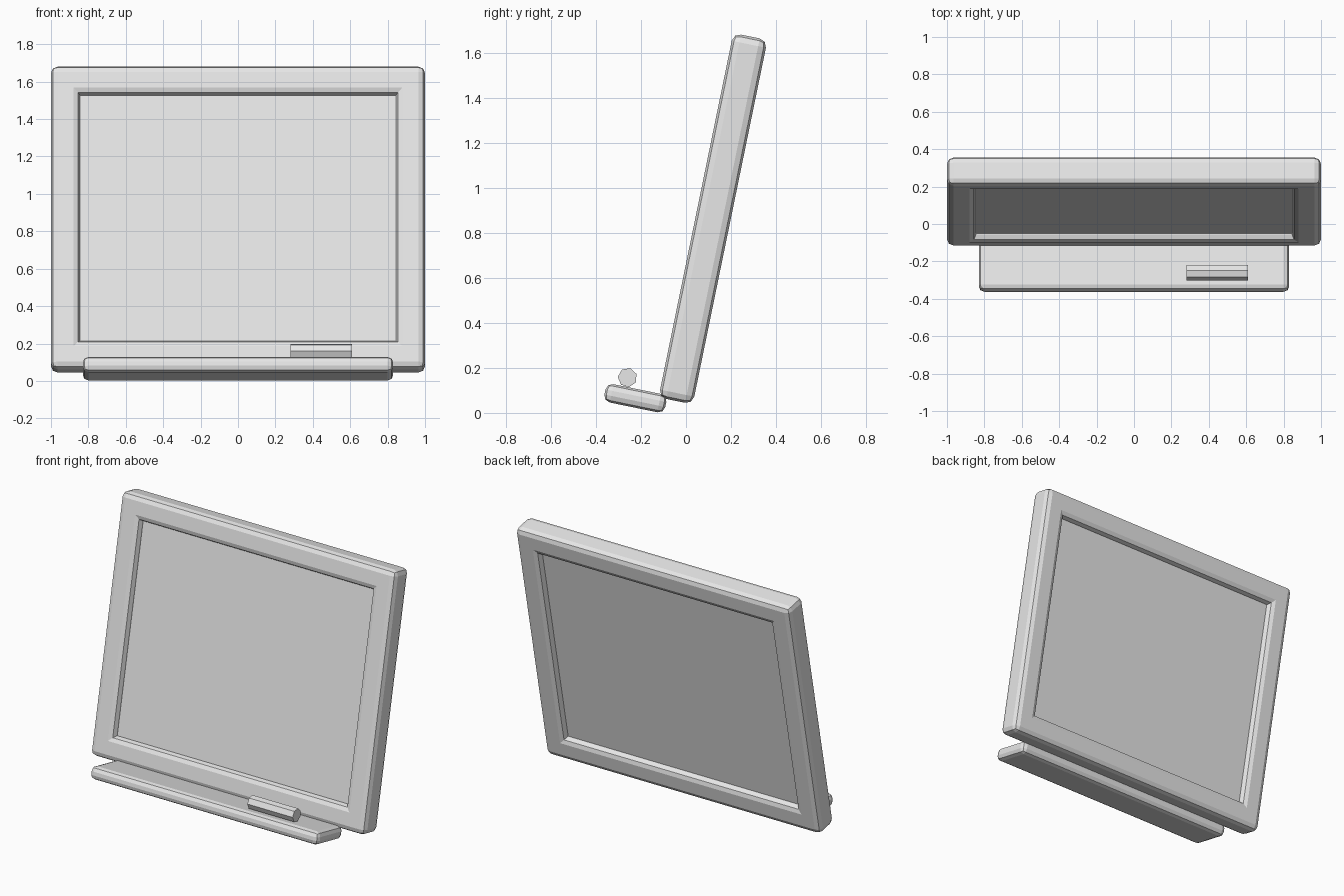
import bpy, bmesh, math
from mathutils import Matrix, Vector

if "Cube" in bpy.data.objects:
    bpy.data.objects.remove(bpy.data.objects["Cube"])

grey = bpy.data.materials.new("light_grey")
grey.diffuse_color = (0.8, 0.8, 0.8, 1)
grey.use_nodes = True
grey.node_tree.nodes["Principled BSDF"].inputs["Base Color"].default_value = grey.diffuse_color

# Board space: x across, y through the thickness, z up along the leaning board
LEAN = Matrix.Translation((0, -0.122, 0.069)) @ Matrix.Rotation(math.radians(-11.6), 4, 'X')
W, H, T, BAR = 1.0, 1.652, 0.155, 0.155


def add_object(name, bm, matrix):
    mesh = bpy.data.meshes.new(name)
    bm.to_mesh(mesh)
    bm.free()
    mesh.materials.append(grey)
    obj = bpy.data.objects.new(name, mesh)
    obj.matrix_world = matrix
    bpy.context.collection.objects.link(obj)
    return obj


def box(name, lo, hi, bevel=0.0):
    lo, hi = Vector(lo), Vector(hi)
    bm = bmesh.new()
    bmesh.ops.create_cube(bm, size=1)
    bmesh.ops.scale(bm, vec=hi - lo, verts=bm.verts)
    bmesh.ops.translate(bm, vec=(lo + hi) / 2, verts=bm.verts)
    obj = add_object(name, bm, LEAN)
    if bevel:
        mod = obj.modifiers.new("rounded_edges", 'BEVEL')
        mod.width = bevel
        mod.segments = 2
    return obj


# Frame: full-width top and bottom bars, side bars running into them
box("frame_bottom", (-W, 0, 0), (W, T, BAR), 0.035)
box("frame_top", (-W, 0, H - BAR), (W, T, H), 0.035)
box("frame_left", (-W, 0, 0.06), (-W + BAR, T, H - 0.06), 0.035)
box("frame_right", (W - BAR, 0, 0.06), (W, T, H - 0.06), 0.035)

# Writing panel, recessed on both sides
box("board_panel", (-0.9, 0.042, 0.1), (0.9, T - 0.042, H - 0.1))

# Tray below the front of the frame
box("chalk_tray", (-0.83, -0.238, -0.066), (0.83, 0.038, 0.017), 0.03)

# Seven-sided stick of chalk lying on the tray
bm = bmesh.new()
ring = []
for i in range(7):
    a = math.radians(22) + i * math.tau / 7
    ring.append(bm.verts.new((0.28, 0.043 * math.cos(a), 0.043 * math.sin(a))))
face = bm.faces.new(ring)
ext = bmesh.ops.extrude_face_region(bm, geom=[face], use_keep_orig=True)
bmesh.ops.translate(bm, vec=(0.33, 0, 0),
                    verts=[g for g in ext["geom"] if isinstance(g, bmesh.types.BMVert)])
bmesh.ops.recalc_face_normals(bm, faces=bm.faces)
add_object("chalk_stick", bm, Matrix.Translation((0, -0.26, 0.157)))
